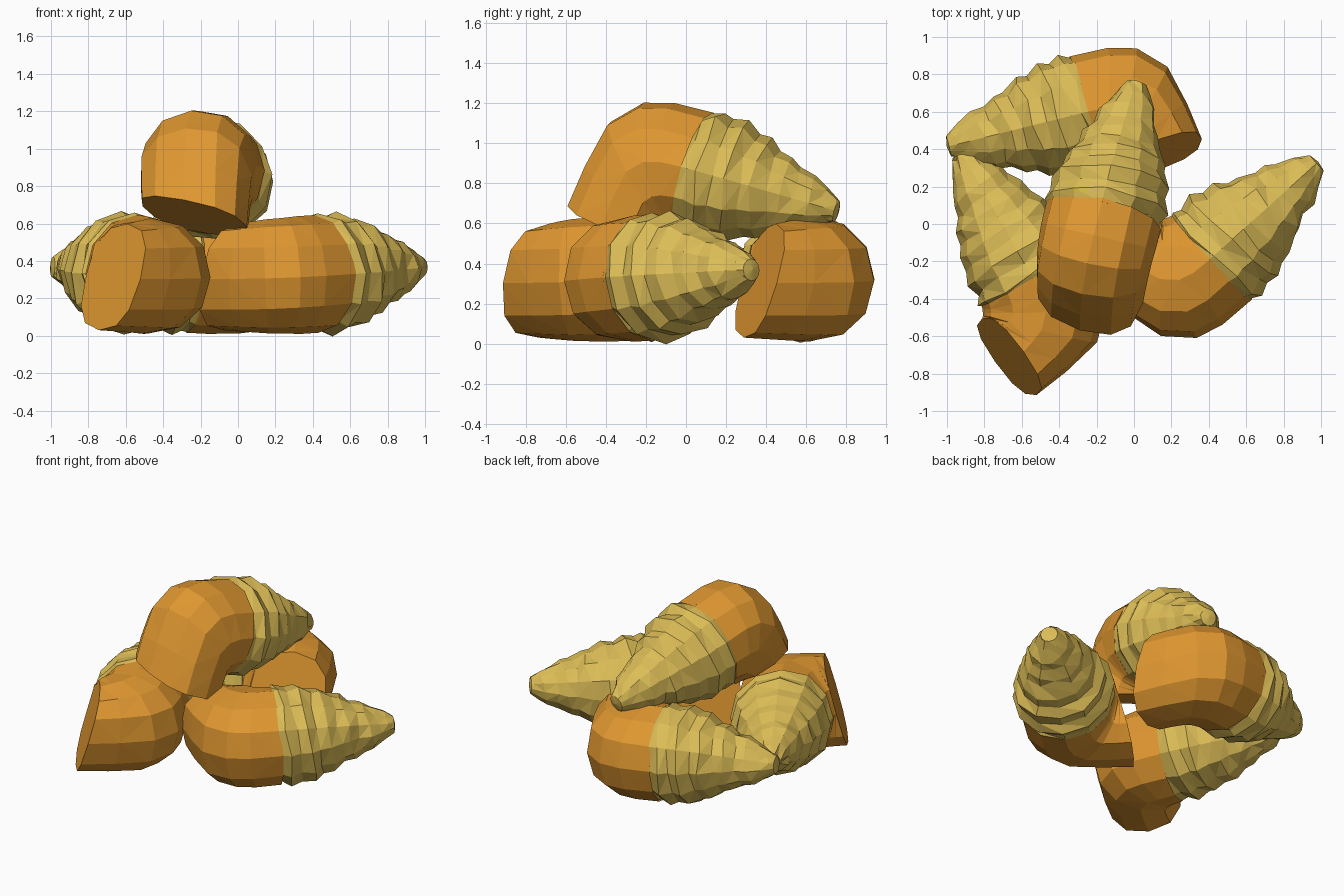
import bpy, bmesh, math, random
from mathutils import Vector, Matrix

if "Cube" in bpy.data.objects:
    bpy.data.objects.remove(bpy.data.objects["Cube"])

random.seed(4)
N = 12            # sides of every cross-section
SPIRE_LEN = 0.765


def material(name, rgb):
    m = bpy.data.materials.new(name)
    m.diffuse_color = (*rgb, 1)
    m.use_nodes = True
    m.node_tree.nodes["Principled BSDF"].inputs["Base Color"].default_value = m.diffuse_color
    return m


ORANGE = material("orange shell", (0.74, 0.31, 0.03))
YELLOW = material("pale yellow shell", (0.72, 0.51, 0.095))


def finish(bm, name, mat, frame):
    bmesh.ops.remove_doubles(bm, verts=bm.verts, dist=0.001)
    bmesh.ops.dissolve_degenerate(bm, edges=bm.edges, dist=0.0005)
    bmesh.ops.triangulate(bm, faces=[f for f in bm.faces if len(f.verts) == 4])
    bmesh.ops.recalc_face_normals(bm, faces=bm.faces)
    me = bpy.data.meshes.new(name)
    bm.to_mesh(me)
    bm.free()
    me.materials.append(mat)
    ob = bpy.data.objects.new(name, me)
    ob.matrix_world = frame
    bpy.context.collection.objects.link(ob)


def lerp_profile(profile, x):
    for (x0, r0), (x1, r1) in zip(profile, profile[1:]):
        if x <= x1:
            return r0 + (r1 - r0) * (x - x0) / (x1 - x0)
    return profile[-1][1]


# spire: helical ridges and grooves winding up a tapering cone along +X
PROFILE = [(0, 0.31), (0.1, 0.32), (0.2, 0.305), (0.35, 0.25), (0.5, 0.18), (0.62, 0.14),
           (SPIRE_LEN, 0.055)]


def spire(name, frame):
    bm = bmesh.new()
    pitch, rows = 0.135, 13
    grid = {}

    def vert(i, j):
        if j == N:                       # the seam joins the next whorl
            i, j = i + 2, 0
        if (i, j) not in grid:
            s = (i / 2 + j / N) * pitch
            x = min(max(s, 0), SPIRE_LEN)
            r = lerp_profile(PROFILE, x)
            if x == s:
                r *= 1.04 if i % 2 == 0 else 0.96
                r += random.uniform(-0.008, 0.008)
                x = min(max(x + random.uniform(-0.015, 0.015), 0), SPIRE_LEN)
            a = 2 * math.pi * j / N
            grid[i, j] = bm.verts.new((x, r * math.cos(a), r * math.sin(a)))
        return grid[i, j]

    for i in range(-2, rows):
        for j in range(N):
            bm.faces.new((vert(i, j), vert(i + 1, j), vert(i + 1, j + 1), vert(i, j + 1)))
    # close the blunt tip
    tip = bm.verts.new((SPIRE_LEN + 0.01, 0, 0))
    for j in range(N):
        a, b = vert(rows, j), vert(rows, j + 1)
        bm.faces.new((a, tip, b))
    finish(bm, name, YELLOW, frame)


# body whorl: rings fanned round a pivot, each (inner xy, outer xy, half width)
RINGS = [
    ((0.00, 0.31), (0.02, -0.31), 0.315),
    ((-0.02, 0.315), (-0.19, -0.305), 0.315),
    ((-0.03, 0.32), (-0.34, -0.265), 0.31),
    ((-0.04, 0.325), (-0.475, -0.13), 0.305),
    ((-0.05, 0.33), (-0.53, 0.09), 0.295),
    ((-0.06, 0.34), (-0.56, 0.29), 0.285),
]
MOUTH_SLANT = [0, 0, 0, 0, 0.12, 0.28]


def body(name, frame):
    bm = bmesh.new()
    rings = []
    for k, (inner, outer, w) in enumerate(RINGS):
        i, o = Vector((*inner, 0)), Vector((*outer, 0))
        c, h = (i + o) / 2, (i - o) / 2
        e = 1.0 - 0.04 * k               # squarer towards the mouth
        ring = []
        for j in range(N):
            a = 2 * math.pi * j / N
            cs, sn = math.cos(a), math.sin(a)
            p = c + h * math.copysign(abs(cs) ** e, cs)
            p.z = w * math.copysign(abs(sn) ** e, sn)
            p.y -= MOUTH_SLANT[k] * p.z
            ring.append(bm.verts.new(p))
        rings.append(ring)
    for r0, r1 in zip(rings, rings[1:]):
        for j in range(N):
            k = (j + 1) % N
            bm.faces.new((r0[j], r1[j], r1[k], r0[k]))
    bm.faces.new(rings[-1])              # flat mouth
    finish(bm, name, ORANGE, frame)


def frame_from(origin, x_dir, y_dir):
    x = Vector(x_dir).normalized()
    y = Vector(y_dir)
    y = (y - x * y.dot(x)).normalized()
    m = Matrix((x, y, x.cross(y))).transposed().to_4x4()
    m.translation = Vector(origin)
    return m


def lying(x, y, angle):
    a = math.radians(angle)
    return frame_from((x, y, 0.33), (math.cos(a), math.sin(a), 0.05),
                      (-math.sin(a), math.cos(a), 0))


# three shells lying on the ground and one resting on top
FRAMES = {
    "right": lying(0.41, -0.185, 42),
    "left": lying(-0.545, -0.285, 119.5),
    "back": lying(-0.25, 0.60, 194),
    "top": frame_from((-0.165, 0.035, 0.86), (0.18, 0.72, -0.20), (0.02, -0.27, -0.96)),
}
for place, frame in FRAMES.items():
    spire(f"{place}_shell_spire", frame)
    body(f"{place}_shell_body", frame)
